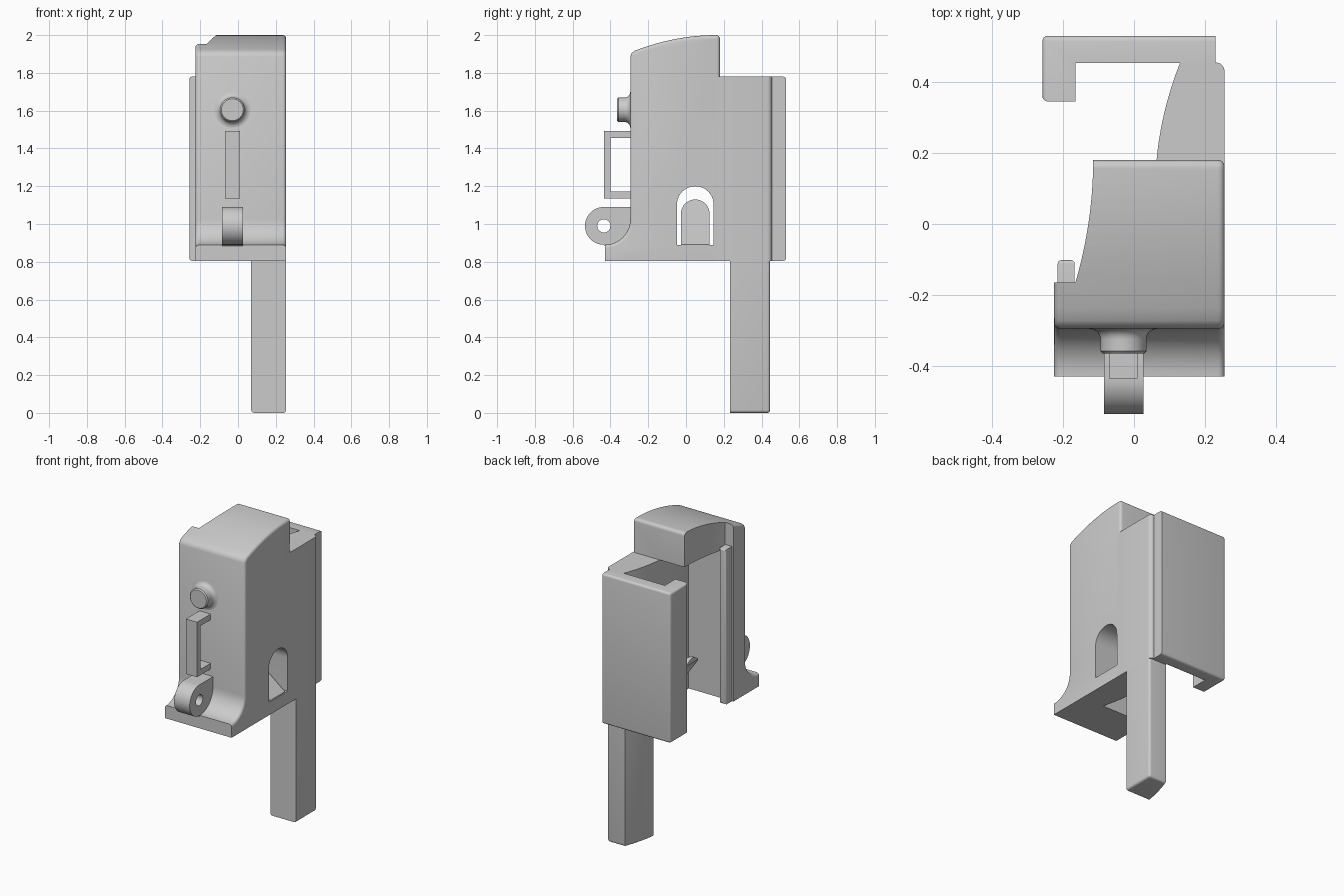
import bpy, bmesh
from math import sin, cos, pi, radians

if "Cube" in bpy.data.objects:
    bpy.data.objects.remove(bpy.data.objects["Cube"])

grey = bpy.data.materials.new("plain grey")
grey.use_nodes = True
grey.diffuse_color = (0.6, 0.6, 0.6, 1)
grey.node_tree.nodes["Principled BSDF"].inputs["Base Color"].default_value = (0.6, 0.6, 0.6, 1)
parts = []


def finish(name, bm):
    bmesh.ops.recalc_face_normals(bm, faces=bm.faces)
    mesh = bpy.data.meshes.new(name)
    bm.to_mesh(mesh)
    bm.free()
    mesh.materials.append(grey)
    obj = bpy.data.objects.new(name, mesh)
    bpy.context.collection.objects.link(obj)
    parts.append(obj)
    return obj


def loft(name, sections, axis, rule=None, width=0.015):
    """Join (position, outline) sections; round the edges chosen by rule(a, b)."""
    place = {"x": lambda a, b, t: (t, a, b),
             "y": lambda a, b, t: (a, t, b),
             "z": lambda a, b, t: (a, b, t)}[axis]
    bm = bmesh.new()
    rings = [[bm.verts.new(place(a, b, t)) for a, b in outline] for t, outline in sections]
    bm.faces.new(rings[0])
    bm.faces.new(rings[-1])
    n = len(rings[0])
    for low, high in zip(rings, rings[1:]):
        for i in range(n):
            j = (i + 1) % n
            bm.faces.new((low[i], low[j], high[j], high[i]))
    bmesh.ops.recalc_face_normals(bm, faces=bm.faces)
    if rule:
        edges = [e for e in bm.edges if rule(e.verts[0].co, e.verts[1].co)]
        bmesh.ops.bevel(bm, geom=edges, offset=width, segments=4, profile=0.5,
                        affect="EDGES", clamp_overlap=False)
    return finish(name, bm)


def prism(name, outline, axis, lo, hi, rule=None, width=0.015):
    return loft(name, [(lo, outline), (hi, outline)], axis, rule, width)


def combine(obj, tool, operation="DIFFERENCE"):
    """Bake a boolean and remove its helper."""
    mod = obj.modifiers.new("cut", "BOOLEAN")
    mod.operation, mod.object, mod.solver = operation, tool, "EXACT"
    graph = bpy.context.evaluated_depsgraph_get()
    mesh = bpy.data.meshes.new_from_object(obj.evaluated_get(graph))
    obj.modifiers.clear()
    obj.data = mesh
    parts.remove(tool)
    bpy.data.objects.remove(tool)


def arc(cx, cy, r, a0, a1, n):
    return [(cx + r * cos(radians(a0 + (a1 - a0) * i / n)),
             cy + r * sin(radians(a0 + (a1 - a0) * i / n))) for i in range(n + 1)]


def spread(a, b, n):
    return [a + (b - a) * i / n for i in range(n + 1)]


def near(a, b):
    return abs(a - b) < 0.001


def arch(half, base, top):
    mid = 0.049
    return [(mid - half, base), (mid + half, base)] + arc(mid, top - half, half, 0, 180, 20)


def inner_wall(y0, y1, n):
    """Plan curve of the gently bulging inner wall."""
    return [(0.06 + (y - 0.1) ** 2 / 1.8, y) for y in spread(y0, y1, n)]


LEFT, RIGHT, BASE, STEP = -0.225, 0.255, 0.805, 1.78


def side_profile(d):
    """Foot, fillet, front wall and domed cap, pulled in by d."""
    front = [(-0.295 + d, 1.885), (-0.288 + d, 1.904 - 0.7 * d)]
    crown = [(y, 2.0 - d - 0.09 * ((0.16 - y) / 0.45) ** 2)
             for y in spread(-0.272 + 0.5 * d, 0.15, 12)]
    return ([(-0.43, BASE)] + arc(-0.43, 1.025, 0.135 + d, -90, 0, 12) + front + crown
            + arc(0.16, 1.98, 0.02 - d, 90, 0, 4) + [(0.18 - d, BASE)])


# Main body with rounded rims on both sides
r = 0.018
steps = [(r * (1 - cos(radians(a))), r * (1 - sin(radians(a)))) for a in (0, 22, 45, 67, 90)]
sections = [(LEFT + t, side_profile(d)) for t, d in steps]
sections += [(RIGHT - t, side_profile(d)) for t, d in reversed(steps)]
body = loft("body", sections, "x")

# Open side cavity below the cap
cavity = [(-0.6, -0.165)] + inner_wall(-0.165, 0.3, 16) + [(-0.6, 0.3)]
combine(body, prism("cavity_cutter", cavity, "z", 0.6, STEP))

# Concave scoop in the side of the cap
scoop = ([(-0.6, -0.165)]
         + [(-0.115 - 0.05 * ((0.18 - y) / 0.345) ** 2, y) for y in spread(-0.165, 0.18, 16)]
         + [(-0.115, 0.35), (-0.6, 0.35)])
combine(body, prism("scoop_cutter", scoop, "z", STEP - 0.02, 2.3))

# Arched side window and the sloping catch within it
combine(body, prism("window_cutter", arch(0.097, 0.888, 1.2), "x", 0.0, 0.5))
catch = prism("catch", [(0.1, 0.85), (0.24, 0.85), (0.25, 0.892), (-0.08, 1.15), (-0.08, 1.1)],
              "y", -0.1, 0.2)
combine(catch, prism("catch_shape", arch(0.076, 0.82, 1.13), "x", -0.3, 0.5), "INTERSECT")


# Rear side wall, level with the plate
def back_corner(a, b):
    return near(a.x, RIGHT) and near(b.x, RIGHT) and a.y > 0.44 and b.y > 0.44


wall = [(RIGHT, 0.455), (RIGHT, 0.152)] + inner_wall(0.152, 0.455, 14)
prism("rear_side_wall", wall, "z", BASE, STEP, back_corner, 0.024)

# Rear plate with a hooked edge
hook = [(-0.258, 0.345), (-0.165, 0.345), (-0.165, 0.453), (0.23, 0.453), (0.23, 0.53), (-0.258, 0.53)]


def plate_edges(a, b):
    outer = near(a.x, -0.258) and near(b.x, -0.258)
    rear = near(a.y, 0.53) and near(b.y, 0.53) and not (near(a.x, 0.23) and near(b.x, 0.23))
    return outer or rear


prism("rear_plate", hook, "z", BASE, STEP, plate_edges, 0.015)

# Rib behind the front wall
rib = [(-0.215, -0.2), (-0.167, -0.2), (-0.167, -0.102), (-0.215, -0.102)]
prism("front_rib", rib, "z", BASE, 1.81,
      lambda a, b: near(a.y, -0.102) and near(b.y, -0.102), 0.01)

# Long leg, following the inner wall
leg = [(RIGHT, 0.445), (RIGHT, 0.233)] + inner_wall(0.233, 0.445, 8)
prism("leg", leg, "z", 0, 0.83,
      lambda a, b: (a.z < 0.01 and b.z < 0.01 and not (near(a.y, 0.233) and near(b.y, 0.233)))
      or back_corner(a, b), 0.015)

# Round front button with a flared base
profile = ([(0, -0.365), (0.058, -0.365), (0.065, -0.358)]
           + arc(0.095, -0.325, 0.03, 180, 90, 6)[:1] + arc(0.095, -0.325, 0.03, 180, 90, 6)[1:])
profile = [(x, y if y <= -0.325 else -0.65 - y + 2 * (y + 0.325)) for x, y in profile]
bm = bmesh.new()
verts = [bm.verts.new((-0.03 + x, y, 1.605)) for x, y in profile]
edges = [bm.edges.new(pair) for pair in zip(verts, verts[1:])]
bmesh.ops.spin(bm, geom=verts + edges, cent=(-0.03, 0, 1.605), axis=(0, 1, 0),
               angle=2 * pi, steps=40)
bmesh.ops.remove_doubles(bm, verts=bm.verts, dist=0.0005)
finish("button", bm)

# Square pull handle
handle = [(-0.285, 1.135), (-0.435, 1.135), (-0.435, 1.492), (-0.285, 1.492),
          (-0.285, 1.455), (-0.4, 1.455), (-0.4, 1.172), (-0.285, 1.172)]
prism("handle", handle, "x", -0.07, 0.01)

# Pierced lug above the foot
lug = [(-0.28, 0.87), (-0.28, 1.09)] + arc(-0.435, 0.99, 0.1, 90, 270, 28) + [(-0.42, 0.87)]
ring = prism("lug", lug, "x", -0.085, 0.027)
combine(ring, prism("hole_cutter", arc(-0.435, 0.99, 0.035, 0, 348.75, 31), "x", -0.3, 0.3))

bpy.ops.object.select_all(action="DESELECT")
for obj in parts:
    obj.select_set(True)
bpy.context.view_layer.objects.active = body
bpy.ops.object.shade_smooth_by_angle(angle=radians(32))
